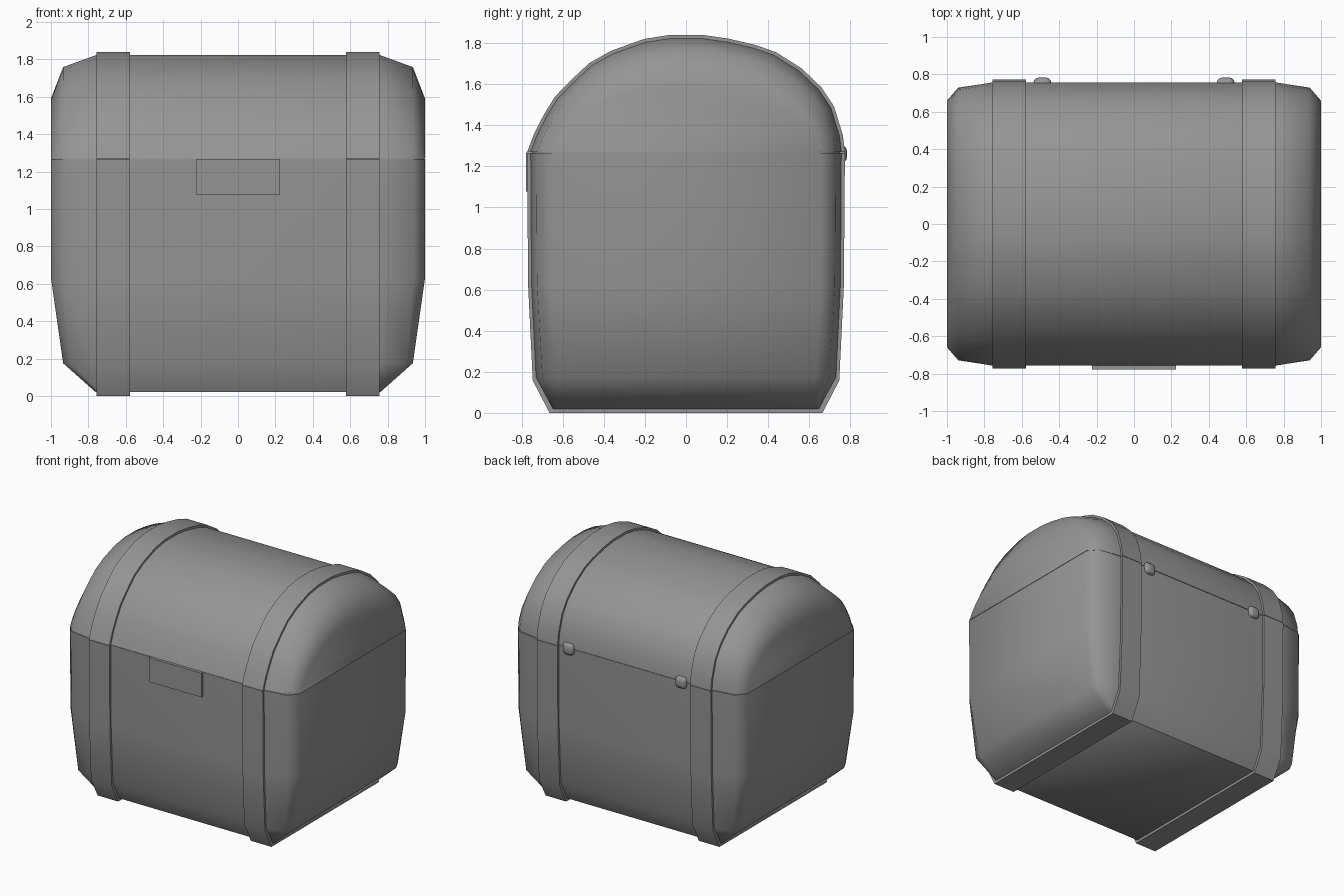
import bpy, bmesh, math

if "Cube" in bpy.data.objects:
    bpy.data.objects.remove(bpy.data.objects["Cube"])

SEAM_LOW, SEAM_HIGH = 1.266, 1.269
# lid arch (y, z), front to back
ARCH = [(-.757, SEAM_HIGH), (-.722, 1.36), (-.675, 1.45), (-.625, 1.53), (-.555, 1.602),
        (-.46, 1.69), (-.355, 1.748), (-.2, 1.803), (-.08, 1.822), (.08, 1.822),
        (.2, 1.805), (.33, 1.775), (.43, 1.74), (.55, 1.665), (.645, 1.575),
        (.705, 1.485), (.747, 1.35), (.757, SEAM_HIGH)]
# lower body section (y, z)
BASE = [(.757, SEAM_LOW), (.752, .63), (.73, .175), (.65, .02),
        (-.65, .02), (-.73, .175), (-.752, .63), (-.757, SEAM_LOW)]

# dark grey finish shared by every part
dark = bpy.data.materials.new("dark_grey")
dark.diffuse_color = (.3, .3, .3, 1)
dark.use_nodes = True
dark.node_tree.nodes["Principled BSDF"].inputs["Base Color"].default_value = dark.diffuse_color


def finish(bm, name, angle=58):
    bmesh.ops.recalc_face_normals(bm, faces=bm.faces)
    mesh = bpy.data.meshes.new(name)
    bm.to_mesh(mesh)
    bm.free()
    mesh.materials.append(dark)
    ob = bpy.data.objects.new(name, mesh)
    bpy.context.collection.objects.link(ob)
    bpy.ops.object.select_all(action='DESELECT')
    ob.select_set(True)
    bpy.context.view_layer.objects.active = ob
    bpy.ops.object.shade_smooth_by_angle(angle=math.radians(angle))
    return ob


def loft(name, sections, angle=58):
    """Skin a list of closed point rings and cap both ends."""
    bm = bmesh.new()
    rings = [[bm.verts.new(p) for p in s] for s in sections]
    for a, b in zip(rings, rings[1:]):
        for i in range(len(a)):
            j = (i + 1) % len(a)
            bm.faces.new((a[i], a[j], b[j], b[i]))
    bm.faces.new(rings[0])
    bm.faces.new(rings[-1])
    return finish(bm, name, angle)


def box(name, centre, size, bevel=0, segments=1):
    bm = bmesh.new()
    bmesh.ops.create_cube(bm, size=1)
    bmesh.ops.scale(bm, vec=size, verts=bm.verts)
    bmesh.ops.translate(bm, vec=centre, verts=bm.verts)
    if bevel:
        bmesh.ops.bevel(bm, geom=bm.edges[:], offset=bevel, segments=segments,
                        profile=.5, affect='EDGES')
    return finish(bm, name)


def ring(corner, z):
    """Mirror one corner of a plan outline into four."""
    back = corner[::-1]
    return ([(x, y, z) for x, y in corner] + [(x, -y, z) for x, y in back] +
            [(-x, -y, z) for x, y in corner] + [(-x, y, z) for x, y in back])


# chest body, stacked plan outlines
full = [(.76, .752), (.94, .725), (1, .655)]
loft("chest_body", [
    ring([(.74, .65), (.755, .648), (.76, .635)], .02),
    ring([(.76, .73), (.9, .70), (.935, .63)], .175),
    ring(full, .63),
    ring([(x, y + .004) for x, y in full], SEAM_LOW)])

# domed lid, arch sections along x
steps = [(1, .867, .58), (.935, .96, .885), (.76, 1, 1)]
steps = [(-x, a, b) for x, a, b in steps] + steps[::-1]
loft("lid", [[(x, y * a, SEAM_HIGH + (z - SEAM_HIGH) * b) for y, z in ARCH]
             for x, a, b in steps])

# seam filler
loft("seam_core", [ring([(x - .005, y - .002) for x, y in full], z)
                   for z in (1.25, 1.28)])

# straps around body and lid
for side, tag in ((-1, "left"), (1, "right")):
    xs = (side * .577, side * .757)
    loft(tag + "_lid_strap",
         [[(x, y * 1.022, SEAM_HIGH + (z - SEAM_HIGH) * 1.032) for y, z in ARCH]
          for x in xs], 40)
    loft(tag + "_body_strap",
         [[(x, y * 1.022, SEAM_LOW + (z - SEAM_LOW) * 1.016) for y, z in BASE]
          for x in xs], 40)
    # hinge knuckle on the back
    box(tag + "_hinge", (side * .49, .748, 1.26), (.095, .07, .09), .028, 3)

# latch plate on the front
box("latch", (0, -.762, 1.173), (.45, .032, .19))
